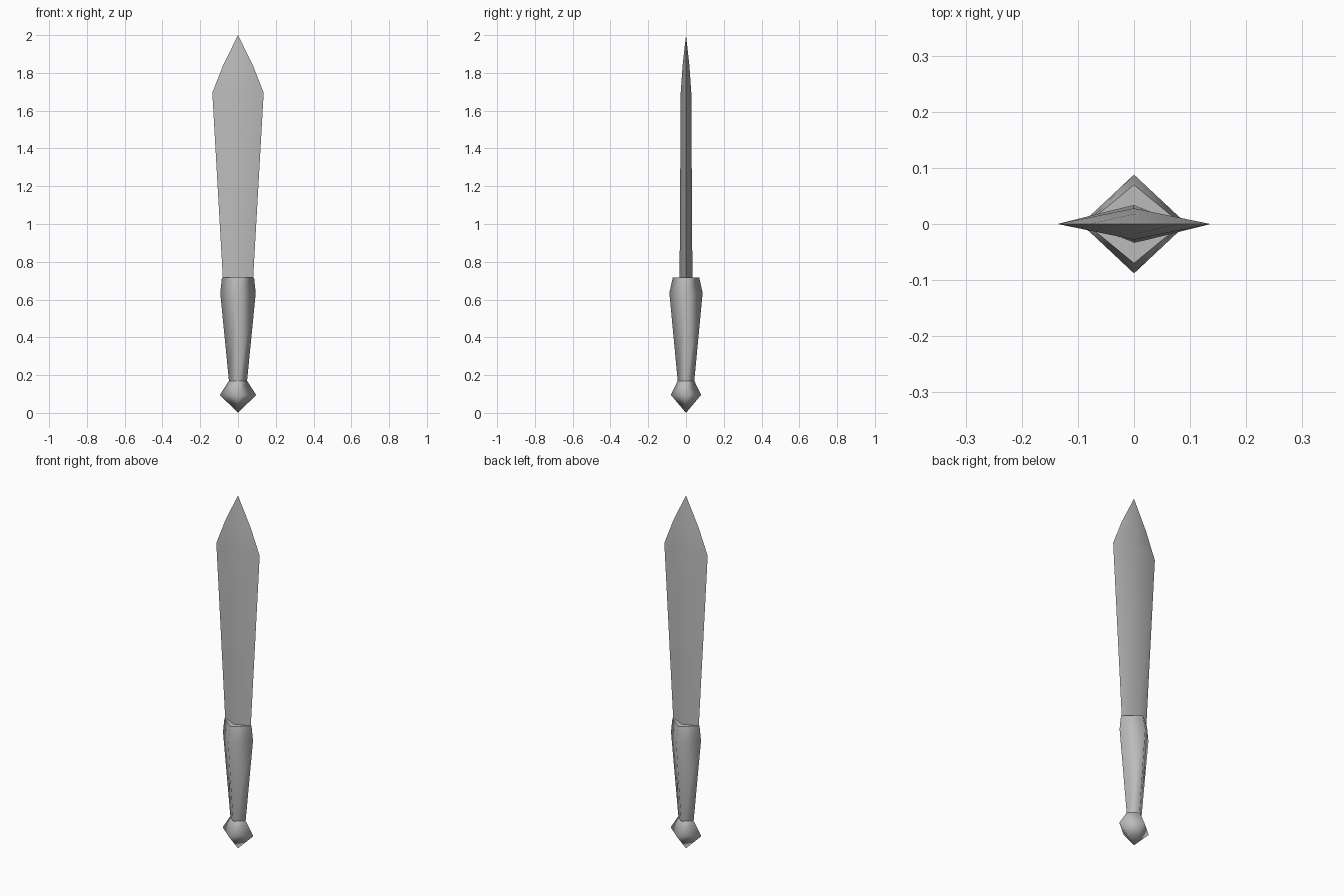
import bpy
import bmesh

cube = bpy.data.objects.get("Cube")
if cube:
    bpy.data.objects.remove(cube, do_unlink=True)

# Single steel grey
steel = bpy.data.materials.new("steel_grey")
steel.use_nodes = True
grey = (0.5, 0.5, 0.5, 1)
steel.diffuse_color = grey
steel.node_tree.nodes["Principled BSDF"].inputs["Base Color"].default_value = grey


def diamond_loft(name, sections, sharp_sides=False):
    """Loft diamond sections (z, half width, half depth); zero width makes a point."""
    bm = bmesh.new()
    rings = []
    for z, rx, ry in sections:
        if rx == 0:
            rings.append([bm.verts.new((0, 0, z))])
        else:
            rings.append([bm.verts.new(p) for p in
                          ((rx, 0, z), (0, ry, z), (-rx, 0, z), (0, -ry, z))])
    for low, high in zip(rings, rings[1:]):
        for i in range(4):
            j = (i + 1) % 4
            if len(low) == 1:
                corners = [low[0], high[j], high[i]]
            elif len(high) == 1:
                corners = [low[i], low[j], high[0]]
            else:
                corners = [low[i], low[j], high[j], high[i]]
            bm.faces.new(corners)
    for f in bm.faces:
        f.smooth = True

    # Cutting edges stay crisp while the central ridge is smooth
    if sharp_sides:
        for e in bm.edges:
            if all(abs(v.co.y) < 1e-5 for v in e.verts):
                e.smooth = False

    # Flat end caps with sharp rims
    for ring in (rings[0], rings[-1]):
        if len(ring) == 4:
            cap = bm.faces.new(ring)
            for e in cap.edges:
                e.smooth = False
    bmesh.ops.recalc_face_normals(bm, faces=bm.faces)

    mesh = bpy.data.meshes.new(name)
    bm.to_mesh(mesh)
    bm.free()
    mesh.materials.append(steel)
    obj = bpy.data.objects.new(name, mesh)
    bpy.context.collection.objects.link(obj)
    return obj


# Pointed pommel
diamond_loft("pommel", [(0, 0, 0), (0.095, 0.096, 0.08), (0.17, 0.048, 0.044)])

# Flared grip
diamond_loft("grip", [(0.17, 0.048, 0.044), (0.635, 0.094, 0.088), (0.717, 0.085, 0.07)])

# Leaf-shaped blade
diamond_loft("blade", [(0.71, 0.08, 0.034), (1.695, 0.136, 0.028),
                       (1.84, 0.079, 0.018), (2, 0, 0)], sharp_sides=True)
